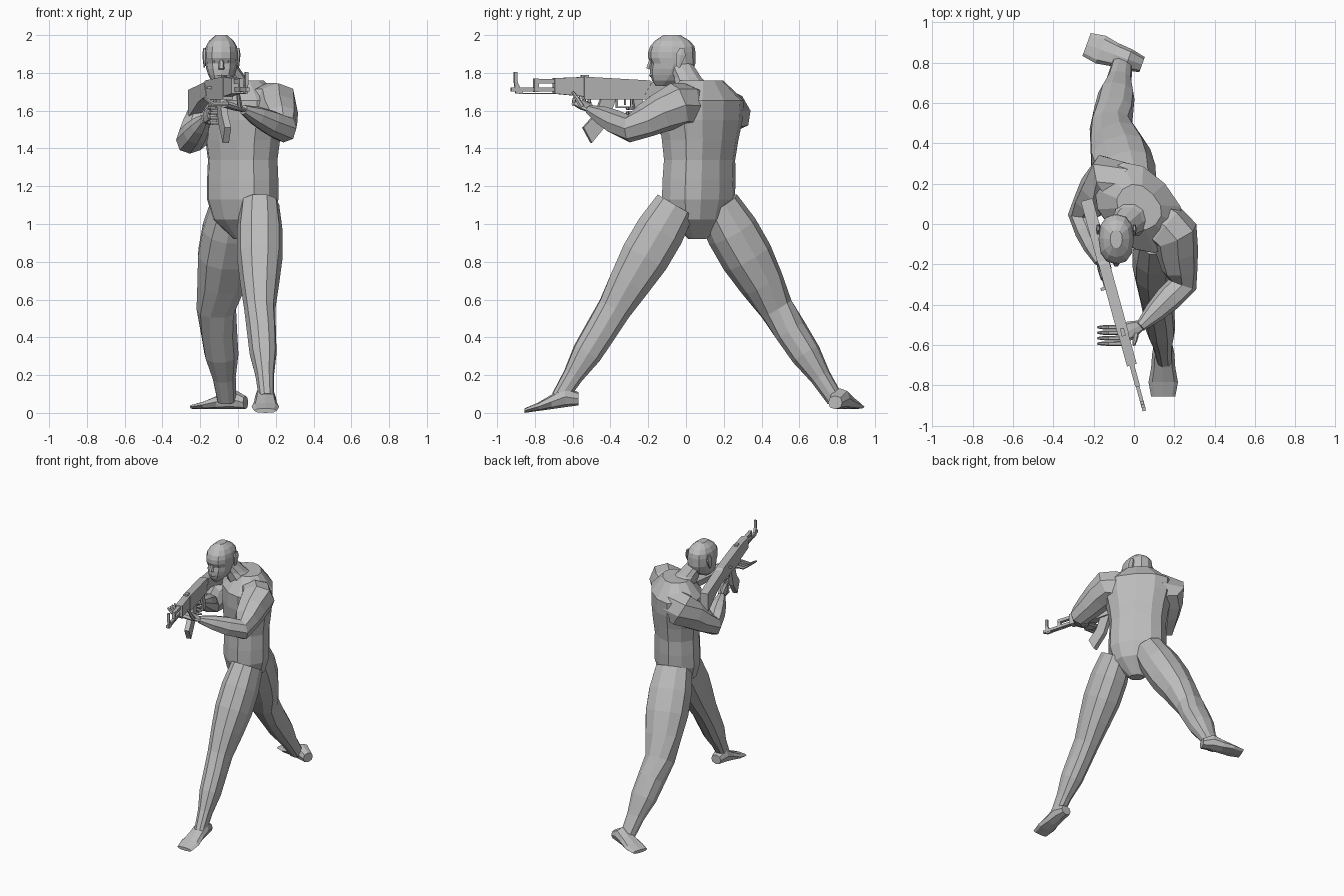
import bpy, bmesh
from math import sin, cos, tau, radians, copysign
from mathutils import Vector

if "Cube" in bpy.data.objects:
    bpy.data.objects.remove(bpy.data.objects["Cube"])

grey = bpy.data.materials.new("plain grey")
grey.use_nodes = True
grey.diffuse_color = (.5, .5, .5, 1)
grey.node_tree.nodes["Principled BSDF"].inputs["Base Color"].default_value = grey.diffuse_color
up = Vector((0, 0, 1))


def loft(name, rings):
    """Skin a list of equal rings with flat faces and close both ends."""
    bm = bmesh.new()
    rows = [[bm.verts.new(point) for point in outline] for outline in rings]
    count = len(rows[0])
    for lower, upper in zip(rows, rows[1:]):
        for i in range(count):
            j = (i + 1) % count
            bm.faces.new((lower[i], lower[j], upper[j], upper[i]))
    bm.faces.new(rows[0])
    bm.faces.new(rows[-1])
    bmesh.ops.recalc_face_normals(bm, faces=bm.faces)
    mesh = bpy.data.meshes.new(name)
    bm.to_mesh(mesh)
    bm.free()
    mesh.materials.append(grey)
    bpy.context.collection.objects.link(bpy.data.objects.new(name, mesh))


def ring(centre, across, along, sides, squareness=.85):
    """A slightly squared ellipse spanned by two half axes."""
    points = []
    for i in range(sides):
        angle = tau * i / sides
        x, y = [copysign(abs(t) ** squareness, t) for t in (cos(angle), sin(angle))]
        points.append(centre + across * x + along * y)
    return points


def tube(name, joints, radii, widen=1, flatten=1, sides=8):
    """Sections of the given radii, evenly spaced along straight bones."""
    joints = [Vector(joint) for joint in joints]
    last = len(radii) - 1
    centres = []
    for i in range(last + 1):
        place = i / last * (len(joints) - 1)
        bone = min(int(place), len(joints) - 2)
        centres.append(joints[bone].lerp(joints[bone + 1], place - bone))
    rings = []
    for i, radius in enumerate(radii):
        tangent = (centres[min(i + 1, last)] - centres[max(i - 1, 0)]).normalized()
        across = tangent.cross(up).normalized()
        rings.append(ring(centres[i], across * radius * widen,
                          across.cross(tangent) * radius * flatten, sides))
    loft(name, rings)


# Torso, turned so that the left shoulder leads
turn = radians(-47)
across = Vector((cos(turn), sin(turn), 0))
deep = up.cross(across)
torso = []
for i, width in enumerate((.05, .17, .205, .205, .2, .215, .24, .245, .12)):
    centre = Vector((.025, .06 + .003 * i, .92 + .105 * i))
    torso.append(ring(centre, across * width, deep * min(width * .78, .175), 12))
loft("torso", torso)

# Legs from hip through knee to ankle
leg_radii = (.115, .135, .135, .115, .092, .086, .08, .055, .045)
tube("left_leg", [(.115, -.055, 1.1), (.115, -.38, .55), (.15, -.67, .08)], leg_radii, .9, sides=10)
tube("right_leg", [(-.015, .165, 1.1), (-.115, .48, .55), (-.06, .79, .07)], leg_radii, 1.14, sides=10)


def foot(name, heel, toe):
    """Flat-soled foot between two points on its sole."""
    heel, toe = Vector(heel), Vector(toe)
    side = (toe - heel).cross(up).normalized()
    shape = zip((.04, .055, .06, .073, .06), (.035, .055, .038, .022, .012))
    rings = []
    for i, (width, height) in enumerate(shape):
        centre = heel.lerp(toe, i / 4) + up * height
        rings.append(ring(centre, side * width, up * height, 8))
    loft(name, rings)


foot("left_foot", (.145, -.57, .04), (.145, -.855, 0))
foot("right_foot", (.04, .79, .02), (-.235, .89, .02))

# Arms from chest through shoulder and elbow to wrist
arm_radii = (.09, .11, .12, .12, .105, .09, .073, .066, .052, .026)
tube("left_arm", [(.08, .05, 1.62), (.2, -.05, 1.63), (.24, -.3, 1.505), (.03, -.51, 1.605)], arm_radii)
tube("right_arm", [(0, .14, 1.6), (-.13, .23, 1.6), (-.255, .04, 1.445), (-.17, -.19, 1.56)], arm_radii)

# Hands
tube("left_palm", [(.04, -.5, 1.6), (-.07, -.55, 1.635)], (.025, .045, .05), flatten=.4)
tube("left_thumb", [(.01, -.55, 1.62), (0, -.6, 1.7)], (.014, .012, .007), sides=6)
tube("right_palm", [(-.175, -.18, 1.56), (-.145, -.27, 1.585)], (.03, .045, .045), widen=.45)
finger_radii = (.013, .012, .011, .01, .006)
for i in range(4):
    y, z = -.512 - .027 * i, 1.535 + .026 * i
    tube(f"left_finger_{i + 1}", [(-.05, y, 1.635), (-.13, y, 1.635), (-.18, y, 1.67)],
         finger_radii, sides=6)
    tube(f"right_finger_{i + 1}", [(-.15, -.25, z), (-.14, -.31, z), (-.09, -.31, z)],
         finger_radii, sides=6)

# Head, sliced from chin to crown, and neck
middle = -.088
widths = (.025, .055, .07, .08, .085, .088, .088, .082, .065, .03)
fronts = (.16, .18, .19, .19, .185, .2, .2, .19, .165, .12)
backs = (-.09, -.03, .02, .04, .05, .05, .05, .045, .02, -.03)
head = []
for i, (width, front, back) in enumerate(zip(widths, fronts, backs)):
    centre = Vector((middle, (back - front) / 2, 1.73 + .03 * i))
    head.append(ring(centre, Vector((width, 0, 0)), Vector((0, (back + front) / 2, 0)), 12))
loft("head", head)
neck = []
for i, radius in enumerate((.105, .075, .065)):
    centre = Vector((.01, .05, 1.7)).lerp(Vector((-.075, -.03, 1.85)), i / 2)
    neck.append(ring(centre, Vector((radius, 0, 0)), Vector((0, radius, 0)), 10))
loft("neck", neck)

# Face
tube("nose", [(middle, -.18, 1.88), (middle, -.197, 1.82)], (.008, .014, .016), sides=6)


def face_ridge(name, x, y, z, half, radius):
    tube(name, [(x - half, y + .01, z), (x, y, z), (x + half, y + .01, z)],
         (radius / 3, radius, radius / 3), sides=6)


face_ridge("lips", middle, -.186, 1.787, .028, .009)
for name, side in (("left", 1), ("right", -1)):
    face_ridge(f"{name}_eye", middle + side * .038, -.175, 1.862, .016, .008)
    x = middle + side * .09
    tube(f"{name}_ear", [(x, -.04, 1.83), (x, -.02, 1.93)], (.01, .02, .028, .014), .4, sides=6)

# Rifle: side profiles by distance from the butt and height from the bore
butt = Vector((-.235, .12, 1.71))
ahead = Vector((.265, -.968, 0)).normalized()
sideways = ahead.cross(up)


def plate(name, profile, width, shift=0):
    loft(name, [[butt + ahead * s + up * z + sideways * (shift + half * width / 2)
                 for s, z in profile] for half in (-1, 1)])


def block(name, start, end, bottom, top, width, shift=0):
    plate(name, [(start, bottom), (start, top), (end, top), (end, bottom)], width, shift)


plate("stock", [(0, -.145), (0, 0), (.32, .04), (.36, -.03), (.2, -.065)], .06)
plate("receiver", [(.3, -.05), (.3, .03), (.33, .05), (.69, .07), (.69, -.05)], .055)
plate("handguard", [(.69, -.035), (.69, .068), (.85, .062), (.85, -.02)], .05)
plate("pistol_grip", [(.37, -.04), (.42, -.04), (.39, -.18), (.34, -.17)], .035)
plate("magazine", [(.51, -.04), (.59, -.04), (.625, -.13), (.69, -.2),
                   (.645, -.28), (.56, -.18)], .035)
block("trigger_guard", .42, .51, -.097, -.088, .014)
for name, start in (("guard_rear", .42), ("guard_front", .5)):
    block(name, start, start + .01, -.09, -.04, .014)
block("trigger", .455, .463, -.08, -.04, .01)
block("charging_handle", .44, .455, .005, .017, .04, .03)
block("rear_sight", .66, .7, .06, .08, .02)
block("gas_tube", .84, .95, .035, .058, .024)
block("barrel", .84, 1.085, -.008, .012, .018)
block("gas_block", .935, .96, -.01, .06, .022)
block("cleaning_rod", .84, 1.04, -.022, -.016, .006)
plate("front_sight", [(1.02, -.02), (1.05, .04), (1.052, .095), (1.068, .095),
                      (1.068, .04), (1.06, -.02)], .016)
